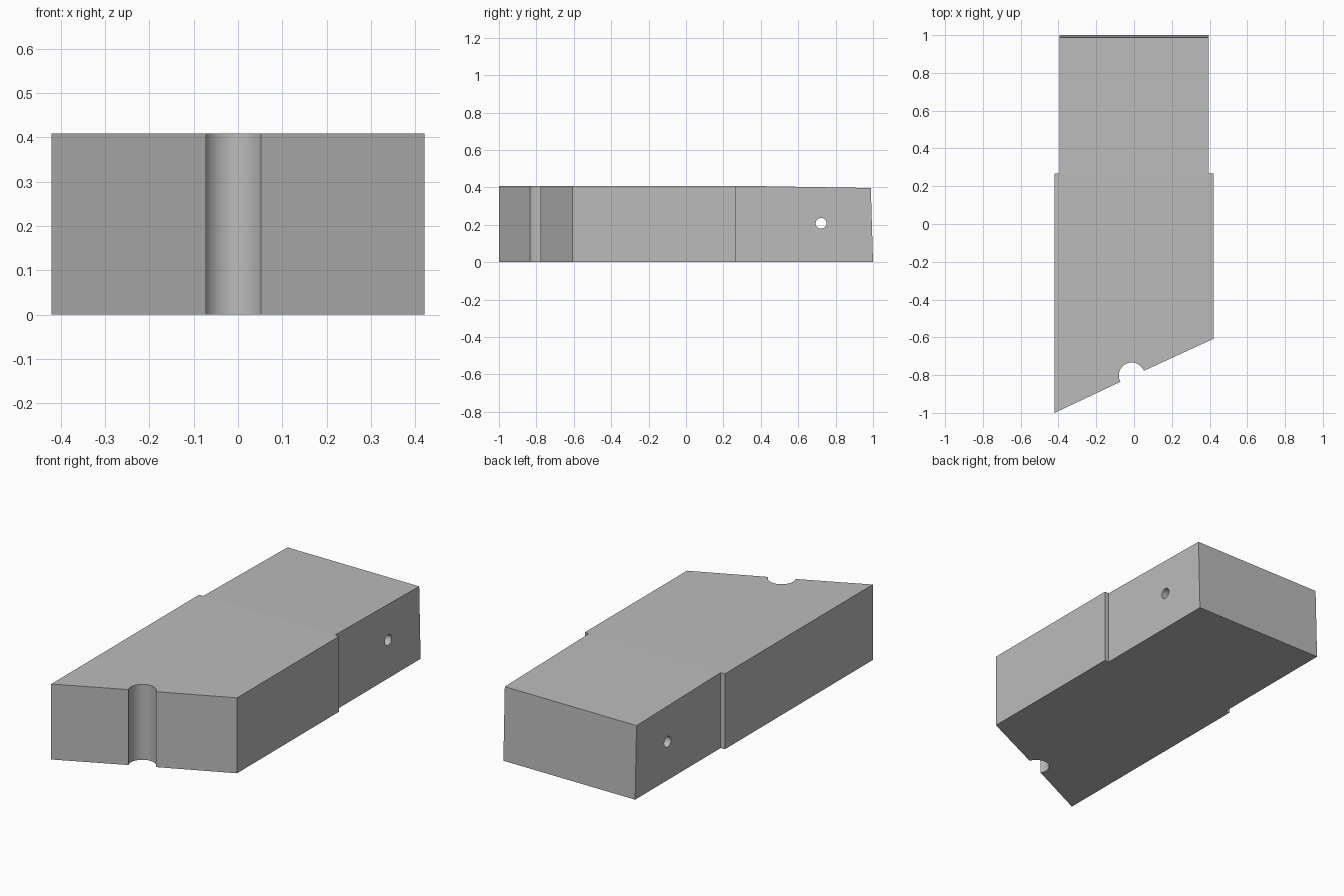
import bpy, bmesh, math
from mathutils import Vector

if "Cube" in bpy.data.objects:
    bpy.data.objects.remove(bpy.data.objects["Cube"], do_unlink=True)

HEIGHT = 0.409
HALF_BODY, HALF_TAIL, STEP_Y = 0.42, 0.395, 0.267

grey = bpy.data.materials.new("plain grey")
grey.use_nodes = True
colour = (0.5, 0.5, 0.5, 1)
grey.diffuse_color = colour
grey.node_tree.nodes["Principled BSDF"].inputs["Base Color"].default_value = colour


def prism(name, points, direction):
    """Extrude a closed 3D outline along a direction."""
    bm = bmesh.new()
    face = bm.faces.new([bm.verts.new(p) for p in points])
    result = bmesh.ops.extrude_face_region(bm, geom=[face], use_keep_orig=True)
    moved = [v for v in result["geom"] if isinstance(v, bmesh.types.BMVert)]
    bmesh.ops.translate(bm, verts=moved, vec=Vector(direction))
    bmesh.ops.recalc_face_normals(bm, faces=bm.faces)
    mesh = bpy.data.meshes.new(name)
    bm.to_mesh(mesh)
    bm.free()
    mesh.materials.append(grey)
    obj = bpy.data.objects.new(name, mesh)
    bpy.context.collection.objects.link(obj)
    return obj


def smooth(obj):
    bpy.ops.object.select_all(action="DESELECT")
    obj.select_set(True)
    bpy.context.view_layer.objects.active = obj
    bpy.ops.object.shade_smooth_by_angle(angle=math.radians(30))


def arc(cx, cy, radius, start, end, steps):
    angles = [math.radians(start + (end - start) * i / steps) for i in range(steps + 1)]
    return [(cx + radius * math.cos(a), cy + radius * math.sin(a)) for a in angles]


# Wide body with a slanted front and a round upright groove
outline = [(-HALF_BODY, STEP_Y), (-HALF_BODY, -1)]
outline += arc(-0.012, -0.802, 0.0685, 209, 21, 24)
outline += [(HALF_BODY, -0.608), (HALF_BODY, STEP_Y)]
body = prism("body", [(x, y, 0) for x, y in outline], (0, 0, HEIGHT))
smooth(body)

# Narrower tail with a gently falling top and a leaning back face
side = [(STEP_Y, 0), (1, 0), (0.988, 0.397), (STEP_Y, HEIGHT)]
tail = prism("tail", [(-HALF_TAIL, y, z) for y, z in side], (2 * HALF_TAIL, 0, 0))

# Cross hole through the tail
circle = arc(0.722, 0.208, 0.029, 0, 360, 24)[:-1]
cutter = prism("hole_cutter", [(-0.6, y, z) for y, z in circle], (1.2, 0, 0))
cutter.hide_render = True
cutter.hide_viewport = True
hole = tail.modifiers.new("cross_hole", "BOOLEAN")
hole.operation = "DIFFERENCE"
hole.solver = "EXACT"
hole.object = cutter
bpy.context.view_layer.update()

# Bake the cut so the tail can be shaded, then drop the cutter
graph = bpy.context.evaluated_depsgraph_get()
cut_mesh = bpy.data.meshes.new_from_object(tail.evaluated_get(graph))
tail.modifiers.clear()
tail.data = cut_mesh
bpy.data.objects.remove(cutter, do_unlink=True)
smooth(tail)
